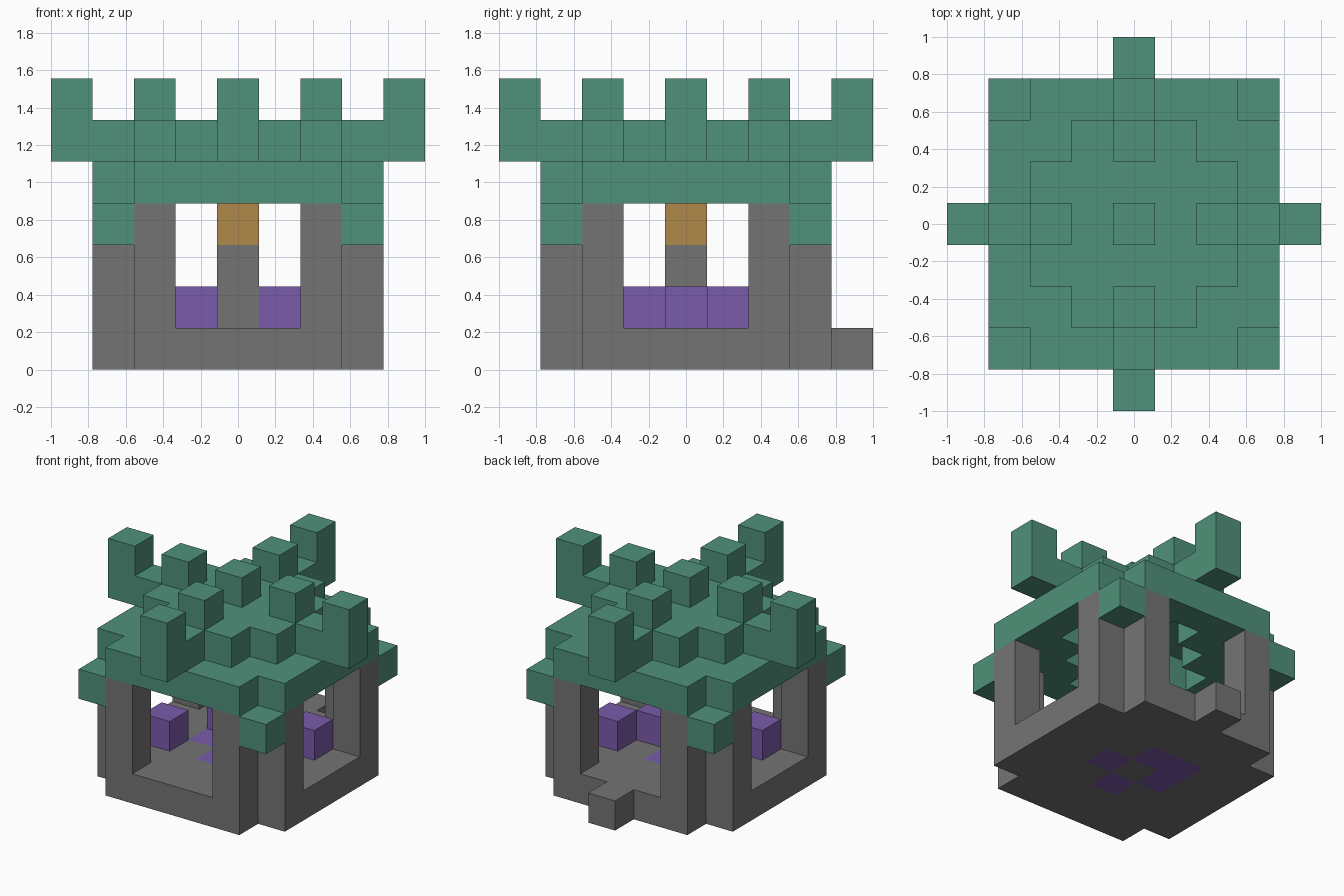
import bpy, bmesh
from mathutils import Vector

old = bpy.data.objects.get("Cube")
if old:
    bpy.data.objects.remove(old, do_unlink=True)

U = 2 / 9  # edge length of one block


def material(name, r, g, b):
    m = bpy.data.materials.new(name)
    m.use_nodes = True
    m.diffuse_color = (r, g, b, 1)
    m.node_tree.nodes["Principled BSDF"].inputs["Base Color"].default_value = (r, g, b, 1)
    return m


GREEN = material("roof green", 0.078, 0.283, 0.195)
GREY = material("stone grey", 0.175, 0.175, 0.175)
PURPLE = material("crystal purple", 0.195, 0.105, 0.402)
ORANGE = material("lamp orange", 0.434, 0.246, 0.065)


def square(r, z, keep=lambda x, y: True):
    """Blocks of one square layer that satisfy a rule."""
    span = range(-r, r + 1)
    return {(x, y, z) for x in span for y in span if keep(x, y)}


def four_ways(x, y, *levels):
    """A block turned around the vertical axis in quarter turns."""
    return {(a, b, z) for a, b in ((x, y), (-y, x), (-x, -y), (y, -x)) for z in levels}


def no_corners(r):
    return lambda x, y: abs(x) + abs(y) < 2 * r


# Crystals, partly sunk into the floor
sunken = {(x, y, 0) for x, y in ((1, 0), (0, -1), (0, 1), (-1, 1), (-1, 0))}
raised = {(x, y, 1) for x, y in ((-2, -1), (2, 1), (1, 0), (-1, 1))}

# Base, wall pillars and centre post
floor = square(3, 0, no_corners(3)) - sunken
pillars = four_ways(2, -3, 1, 2, 3) | four_ways(3, -2, 1, 2, 3)

# Roof: lower slab with a hollow underside, upper slab, beams and horns
lower_roof = square(3, 4, lambda x, y: 2 < abs(x) + abs(y) < 6)
upper_roof = square(2, 5, no_corners(2))

parts = {
    "floor": (floor, GREY),
    "back_step": ({(0, 4, 0)}, GREY),
    "wall_pillars": (pillars, GREY),
    "centre_post": ({(0, 0, 1), (0, 0, 2)}, GREY),
    "lamp": ({(0, 0, 3)}, ORANGE),
    "floor_crystals": (sunken, PURPLE),
    "raised_crystals": (raised, PURPLE),
    "eave_corners": (four_ways(3, 3, 3), GREEN),
    "lower_roof": (lower_roof, GREEN),
    "upper_roof": (upper_roof, GREEN),
    "roof_beams": (four_ways(3, 0, 5), GREEN),
    "roof_horns": (four_ways(4, 0, 5, 6), GREEN),
    "roof_studs": (four_ways(2, 0, 6) | {(0, 0, 6)}, GREEN),
}
solid = set().union(*(cells for cells, _ in parts.values()))


def build(name, cells, mat):
    """Mesh the exposed sides of the blocks and merge flat areas."""
    bm = bmesh.new()
    for cell in sorted(cells):
        centre = Vector(cell) + Vector((0, 0, 0.5))
        for axis in range(3):
            for sign in (-1, 1):
                n = Vector((0, 0, 0))
                n[axis] = sign
                if tuple(int(c + d) for c, d in zip(cell, n)) in solid:
                    continue
                u = Vector((0, 0, 0))
                u[(axis + 1) % 3] = 1
                v = n.cross(u)
                corners = (-u - v, u - v, u + v, v - u)
                bm.faces.new([bm.verts.new((centre + (n + c) / 2) * U) for c in corners])
    bmesh.ops.remove_doubles(bm, verts=bm.verts, dist=0.001)
    bmesh.ops.dissolve_limit(bm, angle_limit=0.01, verts=bm.verts, edges=bm.edges)
    mesh = bpy.data.meshes.new(name)
    bm.to_mesh(mesh)
    bm.free()
    mesh.materials.append(mat)
    bpy.context.scene.collection.objects.link(bpy.data.objects.new(name, mesh))


for part, (cells, mat) in parts.items():
    build(part, cells, mat)
